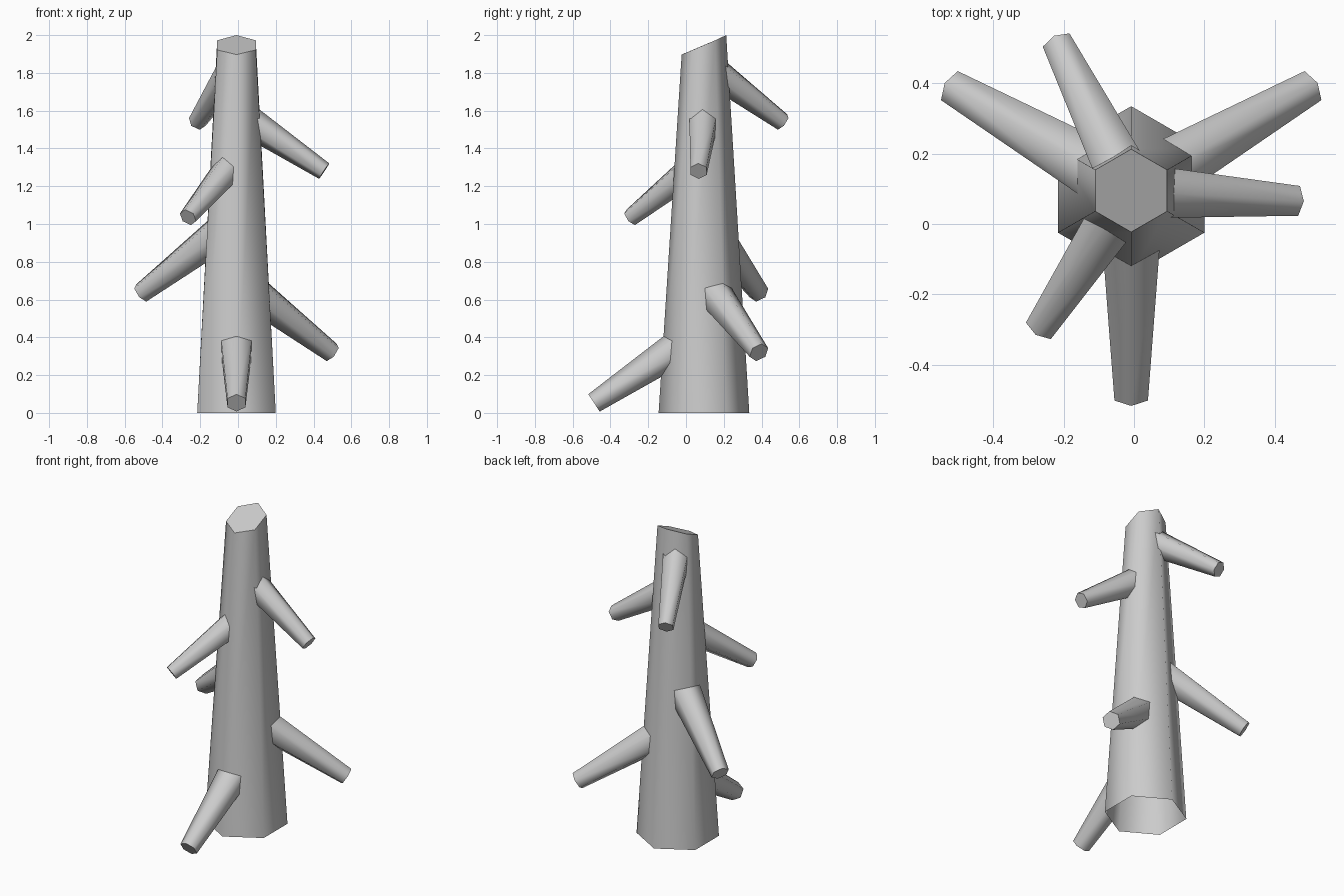
import bpy, math
from mathutils import Vector

if "Cube" in bpy.data.objects:
    bpy.data.objects.remove(bpy.data.objects["Cube"])

SIDES = 6
CX, CY = -0.008, 0.095   # trunk axis


def make_object(name, rings, cap_end=True):
    """Skin two six-sided rings, leaving the first ring open."""
    verts = [v for ring in rings for v in ring]
    faces = [(i, (i + 1) % SIDES, SIDES + (i + 1) % SIDES, SIDES + i) for i in range(SIDES)]
    if cap_end:
        faces.append(tuple(range(SIDES, 2 * SIDES)))
    mesh = bpy.data.meshes.new(name)
    mesh.from_pydata(verts, [], faces)
    obj = bpy.data.objects.new(name, mesh)
    bpy.context.collection.objects.link(obj)
    bpy.ops.object.select_all(action='DESELECT')
    obj.select_set(True)
    bpy.context.view_layer.objects.active = obj
    bpy.ops.object.shade_smooth_by_angle(angle=math.radians(66))
    return obj


def ring(center, u, v, radius):
    return [center + radius * (u * math.cos(a) + v * math.sin(a))
            for a in (math.tau * i / SIDES for i in range(SIDES))]


# Trunk: tapered hexagon with a slanted cut at the top
X, Y = Vector((1, 0, 0)), Vector((0, 1, 0))
base = ring(Vector((CX, CY, 0)), Y, -X, 0.24)
top = ring(Vector((CX, CY, 1.947)), Y, -X, 0.118)
for p in top:
    p.z += (p.y - CY) * 0.43
top[0].z, top[3].z = 2.0, 1.897
make_object("trunk", [base, top])


# Branch stubs: tapered, drooping outward from the trunk axis
def branch(name, angle, tip_dist, tip_z, tip_radius, droop=33.5, start=0.05):
    a, d = math.radians(angle), math.radians(droop)
    out = Vector((math.cos(a), math.sin(a), 0))
    axis = out * math.cos(d) - Vector((0, 0, math.sin(d)))
    up = out * math.sin(d) + Vector((0, 0, math.cos(d)))
    side = axis.cross(up)
    tip = Vector((CX, CY, tip_z)) + out * tip_dist
    length = (tip_dist - start) / math.cos(d)
    root = tip - axis * length
    make_object(name, [ring(root, up, side, tip_radius + 0.072 * length),
                       ring(tip, up, side, tip_radius)])


# Lower set of three, then upper set of three
for i, (angle, z) in enumerate([(270, 0.053), (30, 0.32), (150, 0.635)]):
    branch(f"lower_branch_{i + 1}", angle, 0.582, z, 0.055)
for i, (angle, z) in enumerate([(236.5, 1.035), (-3.5, 1.28), (116.5, 1.54)]):
    branch(f"upper_branch_{i + 1}", angle, 0.465, z, 0.049)
